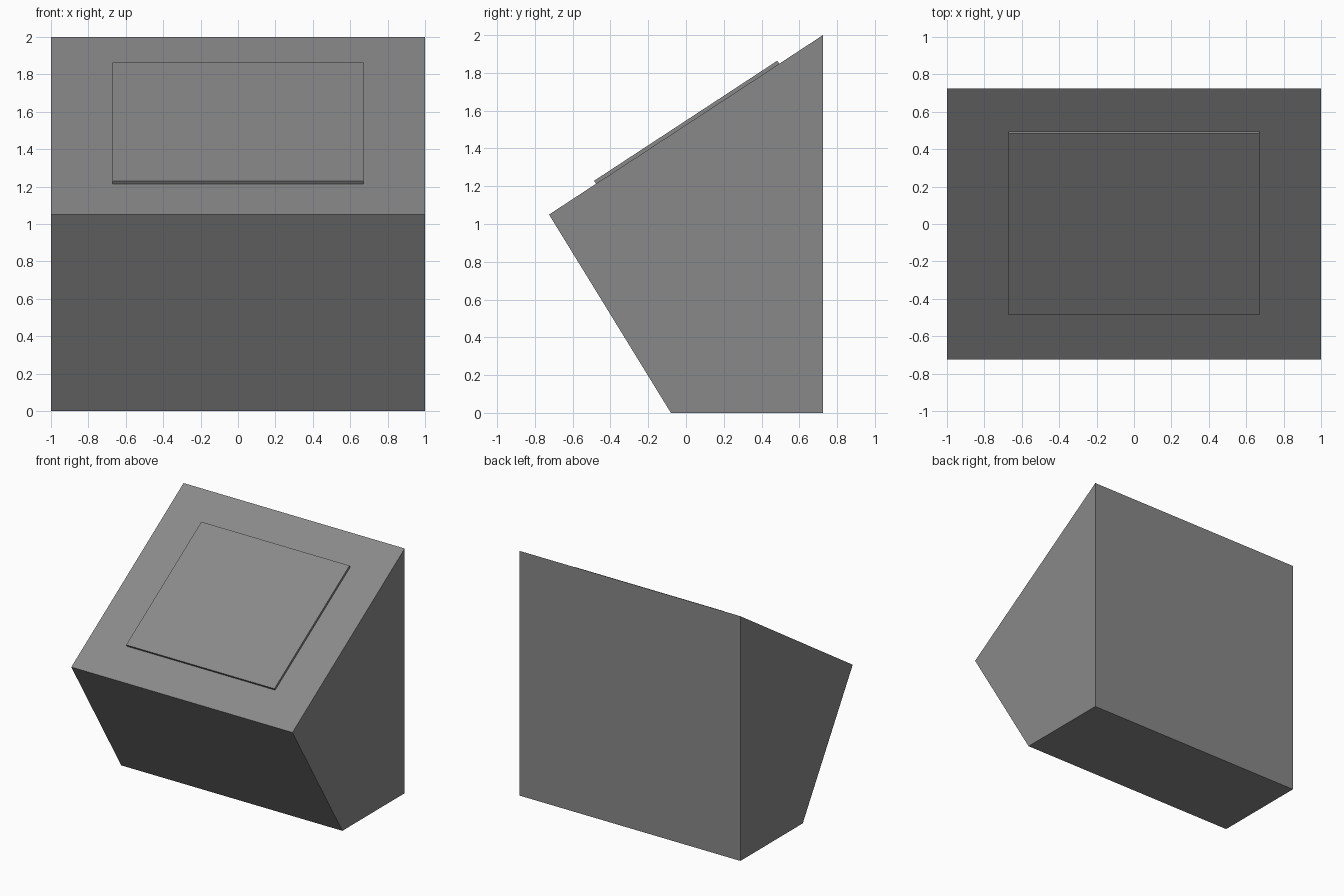
import bpy, bmesh
from mathutils import Vector

if "Cube" in bpy.data.objects:
    bpy.data.objects.remove(bpy.data.objects["Cube"])

grey = bpy.data.materials.new("mid grey")
grey.diffuse_color = (0.25, 0.25, 0.255, 1)
grey.use_nodes = True
grey.node_tree.nodes["Principled BSDF"].inputs["Base Color"].default_value = grey.diffuse_color


def extrude_profile(name, profile, half_width):
    """Extrude a closed (y, z) profile symmetrically along x."""
    bm = bmesh.new()
    face = bm.faces.new([bm.verts.new((-half_width, y, z)) for y, z in profile])
    ext = bmesh.ops.extrude_face_region(bm, geom=[face])
    moved = [v for v in ext["geom"] if isinstance(v, bmesh.types.BMVert)]
    bmesh.ops.translate(bm, verts=moved, vec=(2 * half_width, 0, 0))
    bmesh.ops.recalc_face_normals(bm, faces=bm.faces)
    mesh = bpy.data.meshes.new(name)
    bm.to_mesh(mesh)
    bm.free()
    mesh.materials.append(grey)
    obj = bpy.data.objects.new(name, mesh)
    bpy.context.collection.objects.link(obj)
    return obj


# Wedge cabinet with an overhanging front and sloped top
low, high = Vector((-0.725, 1.05)), Vector((0.725, 2.0))
extrude_profile("console_body", [(-0.08, 0), (0.725, 0), high, low], 1.0)

# Thin screen plate lying on the sloped top, sunk slightly into it
slope = (high - low).normalized()
normal = Vector((-slope.y, slope.x))
start, end = low + slope * 0.297, low + slope * 1.457
plate = [start - normal * 0.005, end - normal * 0.005,
         end + normal * 0.019, start + normal * 0.019]
extrude_profile("screen_plate", plate, 0.67)
